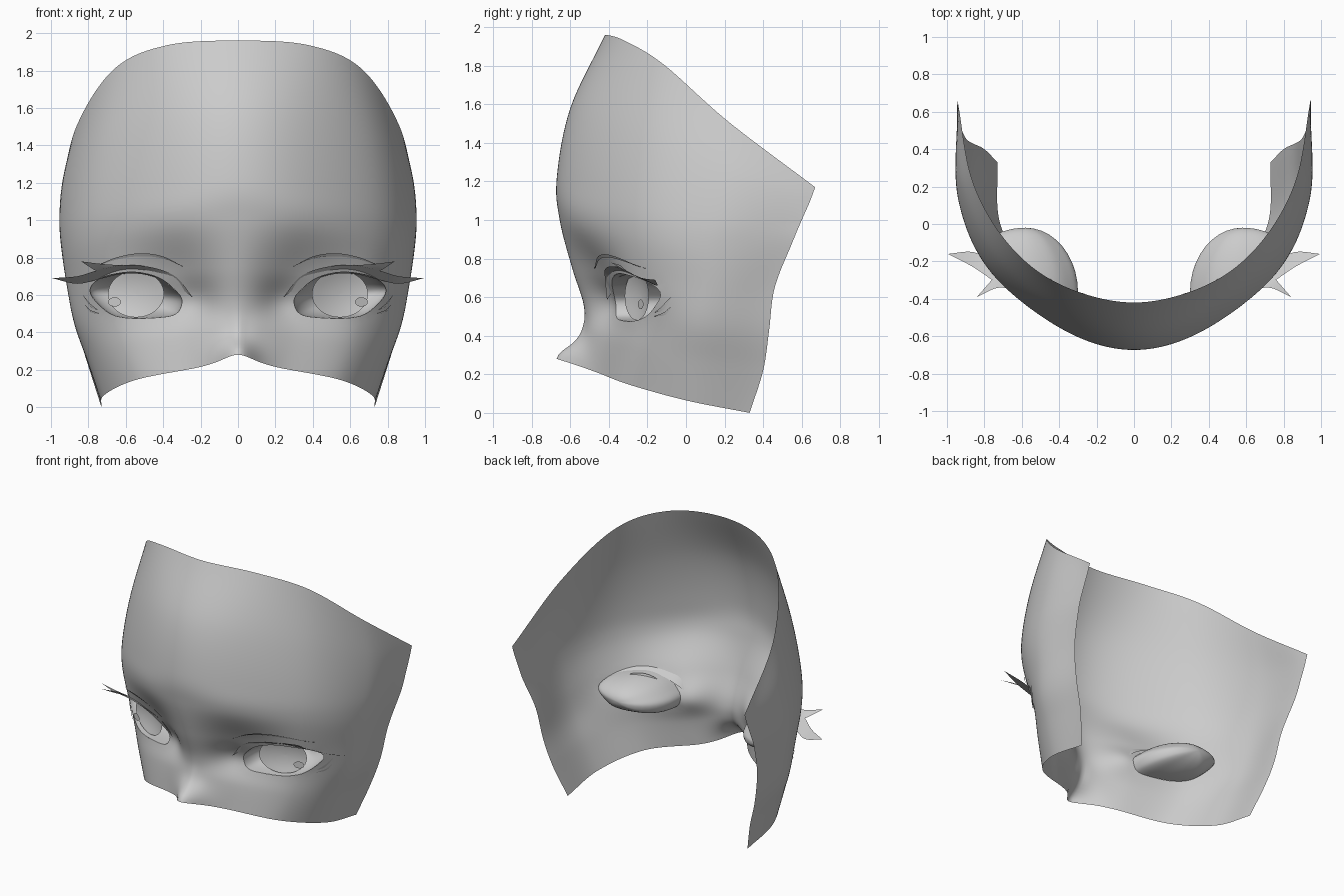
import bpy, bmesh, math
from mathutils import Vector
from mathutils.bvhtree import BVHTree

if "Cube" in bpy.data.objects:
    bpy.data.objects.remove(bpy.data.objects["Cube"])


def spline(pts, n, closed=False):
    """Catmull-Rom resampling of a point list into n spans."""
    P = [Vector(p) for p in pts]
    if closed:
        P = [P[-1]] + P + [P[0], P[1]]
    else:
        P = [2 * P[0] - P[1]] + P + [2 * P[-1] - P[-2]]
    spans = len(P) - 3
    out = []
    for i in range(n if closed else n + 1):
        f = i / n * spans
        k = min(int(f), spans - 1)
        t = f - k
        a, b, c, d = P[k:k + 4]
        out.append(0.5 * (2 * b + (c - a) * t + (2 * a - 5 * b + 4 * c - d) * t * t
                          + (3 * b - a - 3 * c + d) * t ** 3))
    return out


def grid_faces(rows, cols, wrap=False):
    return [(r * cols + c, r * cols + (c + 1) % cols,
             (r + 1) * cols + (c + 1) % cols, (r + 1) * cols + c)
            for r in range(rows - 1) for c in range(cols if wrap else cols - 1)]


def add(name, verts, faces, mirror=True):
    me = bpy.data.meshes.new(name)
    me.from_pydata([tuple(v) for v in verts], [], faces)
    bm = bmesh.new()
    bm.from_mesh(me)
    bmesh.ops.remove_doubles(bm, verts=bm.verts, dist=1e-5)
    bm.to_mesh(me)
    bm.free()
    for p in me.polygons:
        p.use_smooth = True
    ob = bpy.data.objects.new(name, me)
    bpy.context.collection.objects.link(ob)
    if mirror:
        ob.modifiers.new("Mirror", 'MIRROR').use_clip = False
    return ob


# Face shell: half rows from chin side to hairline, centre to temple
half_rows = [
    [(0, -.57, .25), (.25, -.45, .205), (.55, -.29, .145), (.715, 0, .065), (.73, .33, 0)],
    [(0, -.525, .43), (.3, -.41, .38), (.62, -.25, .33), (.79, .03, .27), (.80, .40, .22)],
    [(0, -.53, .56), (.32, -.37, .55), (.66, -.23, .52), (.86, .05, .46), (.86, .43, .42)],
    [(0, -.59, .75), (.33, -.44, .74), (.70, -.26, .70), (.90, .08, .65), (.90, .46, .65)],
    [(0, -.655, 1.0), (.36, -.56, .98), (.75, -.27, .92), (.93, .10, .86), (.94, .55, .88)],
    [(0, -.67, 1.22), (.37, -.56, 1.2), (.76, -.25, 1.12), (.94, .15, 1.03), (.945, .60, 1.0)],
    [(0, -.60, 1.58), (.37, -.49, 1.55), (.73, -.20, 1.43), (.92, .20, 1.25), (.945, .64, 1.09)],
    [(0, -.42, 1.96), (.38, -.33, 1.935), (.66, -.12, 1.81), (.86, .22, 1.51), (.945, .67, 1.17)],
]
NU, NV = 112, 56
lines = [spline([(-x, y, z) for x, y, z in r[:0:-1]] + r, NU) for r in half_rows]
columns = [spline([l[i] for l in lines], NV) for i in range(NU + 1)]


def gauss(d, w):
    return math.exp(-(d / w) ** 2)


verts = []
for j in range(NV + 1):
    for i in range(NU + 1):
        x, y, z = columns[i][j]
        nose = gauss(x, .09) * gauss(z - .25, .1)
        ridge = gauss(x, .03) * gauss(z - .4, .1)
        socket = gauss(abs(x) - .22, .1) * gauss(z - .58, .1)
        verts.append((x, y - .1 * nose - .012 * ridge + .035 * socket, z + .03 * nose))
faces = grid_faces(NV + 1, NU + 1)
bvh = BVHTree.FromPolygons(verts, faces)


def on_face(x, z, off=0.0):
    hit = bvh.ray_cast(Vector((x, -3, z)), Vector((0, 1, 0)))[0]
    return Vector((x, (hit.y if hit else -.1) + off, z))


# Eye opening outline, in x and z
CX, CZ = .55, .60
outline = spline([(.30, .575), (.315, .515), (.36, .488), (.45, .478), (.56, .475), (.66, .49),
                  (.73, .535), (.79, .61), (.77, .665), (.69, .705), (.55, .722), (.42, .69),
                  (.335, .625)], 64, closed=True)
polar = sorted((math.atan2(p[1] - CZ, p[0] - CX), math.hypot(p[0] - CX, p[1] - CZ))
               for p in outline)
polar = ([(polar[-1][0] - 2 * math.pi, polar[-1][1])] + polar
         + [(polar[0][0] + 2 * math.pi, polar[0][1])])


def eye_radius(a):
    for (a0, r0), (a1, r1) in zip(polar, polar[1:]):
        if a0 <= a <= a1:
            return r0 + (r1 - r0) * (a - a0) / max(a1 - a0, 1e-9)
    return polar[0][1]


# Cut both eye openings and fit their rims to the outline
face = add("face_shell", verts, faces, mirror=False)
bm = bmesh.new()
bm.from_mesh(face.data)


def eye_polar(v):
    dx, dz = abs(v.co.x) - CX, v.co.z - CZ
    a = math.atan2(dz, dx)
    return a, math.hypot(dx, dz), eye_radius(a)


inside = []
for v in bm.verts:
    a, r, R = eye_polar(v)
    if r < R and v.co.y < .05:
        inside.append(v)
bmesh.ops.delete(bm, geom=inside, context='VERTS')
for v in bm.verts:
    if v.is_boundary and v.co.y < .05:
        a, r, R = eye_polar(v)
        if r < R + .07:
            s = 1 if v.co.x > 0 else -1
            p = on_face(CX + R * math.cos(a), CZ + R * math.sin(a))
            v.co = (s * p.x, p.y, p.z)
bm.to_mesh(face.data)
bm.free()

# Eye whites: deep bowls behind the openings
rim = [on_face(p[0], p[1]) for p in outline]
back = Vector((.58, -.02, .60))
bowl = []
STEPS = 10
for k in range(STEPS + 1):
    t = k / STEPS * math.pi / 2
    s, d = max(math.cos(t), .01), math.sin(t)
    for p in rim:
        bowl.append((back.x + (p.x - back.x) * s, p.y + (back.y - p.y) * d,
                     back.z + (p.z - back.z) * s))
n = len(rim)
add("eye_white", bowl, grid_faces(STEPS + 1, n, True) + [tuple(range(STEPS * n, STEPS * n + n))])


# Iris and highlights: shallow tilted discs
def eye_disc(name, cx, cz, rx, rz, y, dish, seg=32):
    vs = []
    for k in range(5):
        f = max(1 - k / 4, .01)
        for i in range(seg):
            a = 2 * math.pi * i / seg
            x = cx + rx * f * math.cos(a)
            vs.append((x, y + (x - cx) * .42 + dish * (1 - f * f), cz + rz * f * math.sin(a)))
    add(name, vs, grid_faces(5, seg, True) + [tuple(range(4 * seg, 5 * seg))])


eye_disc("iris", .545, .605, .15, .125, -.255, .025)
eye_disc("eye_highlight", .66, .563, .034, .025, -.235, 0, 16)


# Lashes: ribbons lofted between two edges
def ribbon(name, a, b, n=20):
    A, B = spline(a, n), spline(b, n)
    M = [(p + q) / 2 for p, q in zip(A, B)]
    add(name, A + M + B, grid_faces(3, n + 1))


ribbon("upper_lash",
       [(.24, -.41, .585), (.33, -.37, .65), (.45, -.35, .70), (.60, -.29, .715),
        (.74, -.21, .685), (.86, -.15, .66), (.995, -.16, .69)],
       [(.24, -.41, .585), (.33, -.42, .695), (.45, -.42, .745), (.60, -.38, .76),
        (.74, -.31, .735), (.86, -.23, .70), (.995, -.16, .69)], 30)
ribbon("lash_wing",
       [(.60, -.37, .758), (.72, -.34, .765), (.84, -.39, .78)],
       [(.74, -.27, .72), (.77, -.31, .735), (.84, -.39, .78)], 10)


# Eyelid crease and lower lashes: tapered slivers lying on the face
def sliver(name, path, width):
    pts = spline(path, 16)
    lo, hi = [], []
    for i, p in enumerate(pts):
        w = width * math.sin(math.pi * i / 16)
        lo.append(on_face(p[0], p[1] - w, -.008))
        hi.append(on_face(p[0], p[1] + w, -.012))
    add(name, lo + hi, grid_faces(2, len(pts)))


sliver("eyelid_crease", [(.29, .75), (.40, .80), (.52, .815), (.65, .795), (.77, .75)], .008)
sliver("lower_lash_a", [(.75, .52), (.79, .545), (.83, .60)], .008)
sliver("lower_lash_b", [(.74, .50), (.79, .515), (.82, .55)], .006)
